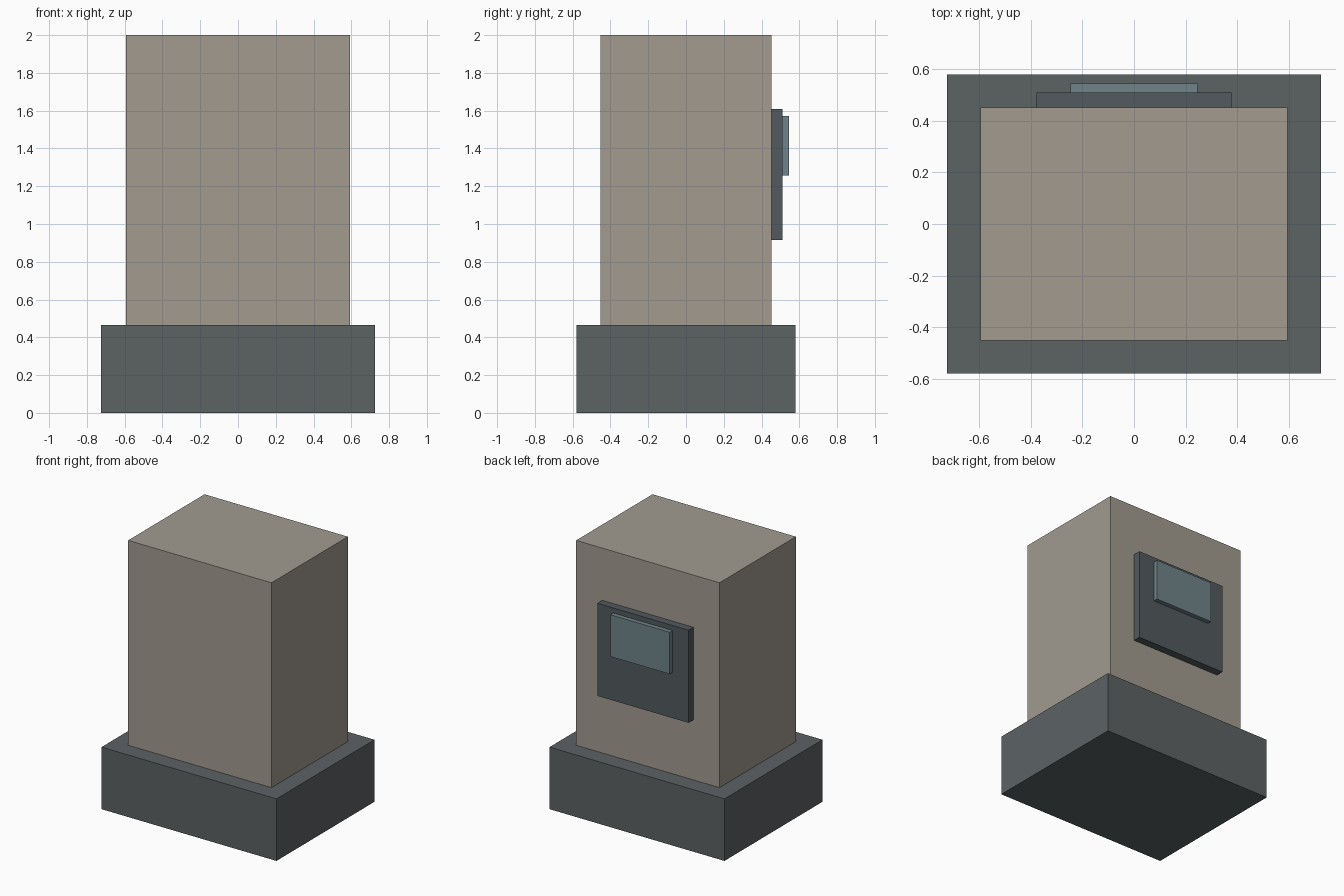
import bpy
import bmesh
from mathutils import Vector

if "Cube" in bpy.data.objects:
    bpy.data.objects.remove(bpy.data.objects["Cube"])


def material(name, rgb):
    mat = bpy.data.materials.new(name)
    mat.diffuse_color = (*rgb, 1.0)
    mat.use_nodes = True
    mat.node_tree.nodes["Principled BSDF"].inputs["Base Color"].default_value = mat.diffuse_color
    return mat


def box(name, lo, hi, mat):
    """Flat-shaded box spanning two opposite corners."""
    lo, hi = Vector(lo), Vector(hi)
    bm = bmesh.new()
    bmesh.ops.create_cube(bm, size=1.0)
    bmesh.ops.scale(bm, vec=hi - lo, verts=bm.verts)
    mesh = bpy.data.meshes.new(name)
    bm.to_mesh(mesh)
    bm.free()
    mesh.materials.append(mat)
    obj = bpy.data.objects.new(name, mesh)
    obj.location = (lo + hi) / 2
    bpy.context.collection.objects.link(obj)
    return obj


stone = material("warm_grey", (0.36, 0.33, 0.28))
dark = material("dark_grey", (0.107, 0.122, 0.127))
panel_dark = material("panel_grey", (0.085, 0.10, 0.11))
glass = material("screen_teal", (0.16, 0.23, 0.25))

# Plinth and main housing
box("base", (-0.725, -0.58, 0.0), (0.725, 0.58, 0.465), dark)
box("cabinet", (-0.594, -0.452, 0.465), (0.594, 0.452, 2.0), stone)

# Raised panel and screen on the back face
box("control_panel", (-0.378, 0.452, 0.915), (0.378, 0.51, 1.609), panel_dark)
box("screen", (-0.246, 0.51, 1.258), (0.246, 0.544, 1.571), glass)
